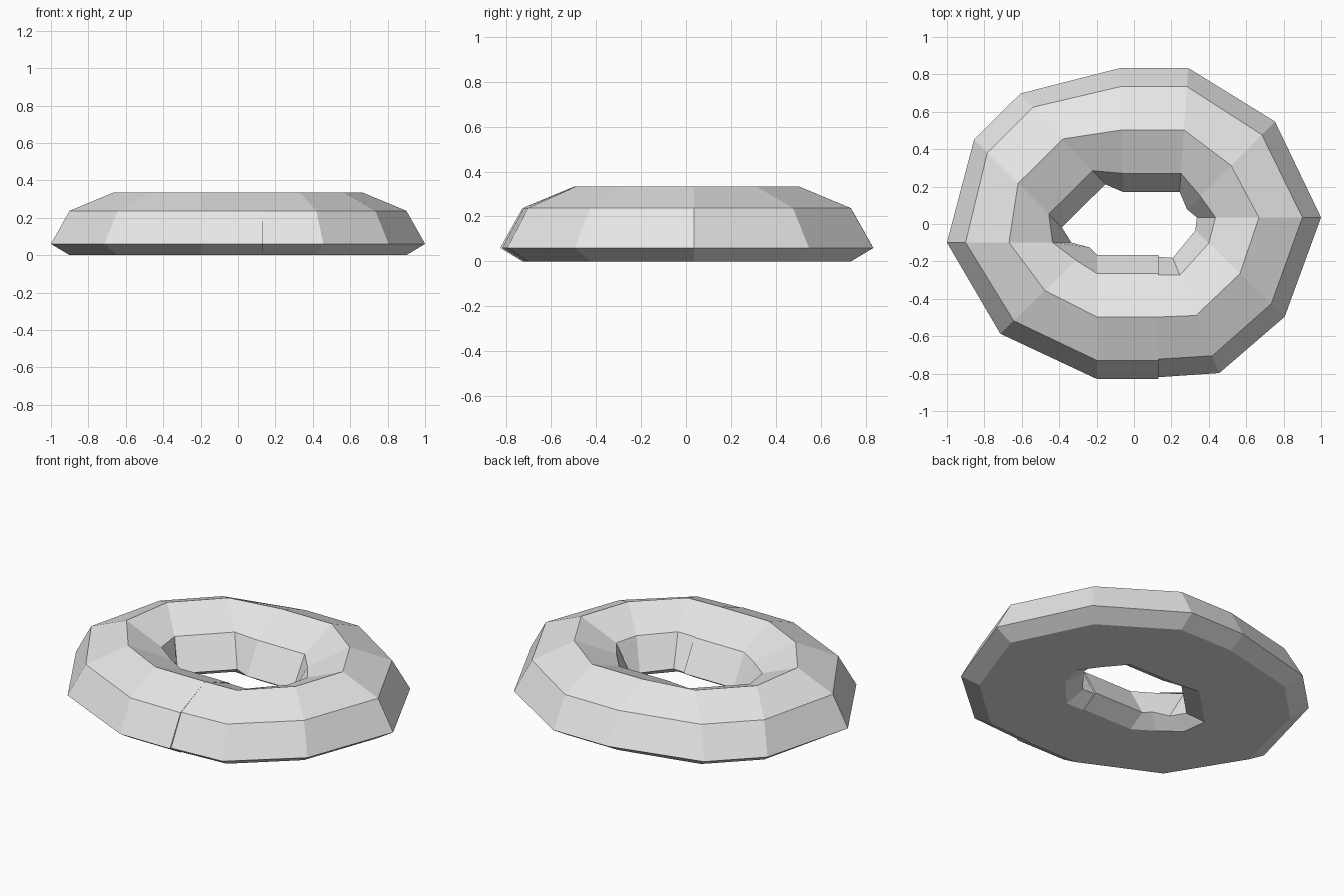
import bpy
import bmesh
from math import cos, sin, radians

cube = bpy.data.objects.get("Cube")
if cube:
    bpy.data.objects.remove(cube, do_unlink=True)

HALF_WIDTH = 0.332

# Cross-section: (offset across the tube as a share of its half width, height)
SECTION = [(-0.7, 0), (0.7, 0), (1, 0.06), (0.7, 0.237),
           (0, 0.334), (-0.7, 0.237), (-1, 0.06)]

# Ridge path, counter-clockwise: x, y, outward angle in degrees
PATH = [(0.131, -0.497, -90), (0.332, -0.489, -68), (0.567, -0.265, -44),
        (0.668, 0.035, 0), (0.519, 0.313, 45), (0.267, 0.503, 86),
        (-0.064, 0.503, 91), (-0.38, 0.455, 133), (-0.62, 0.217, 135),
        (-0.668, -0.099, 180), (-0.476, -0.356, 224), (-0.198, -0.497, 270),
        (0.131, -0.497, 270)]

# Plain grey surface
grey = bpy.data.materials.new("light_grey")
grey.use_nodes = True
colour = (0.8, 0.8, 0.8, 1)
grey.diffuse_color = colour
for node in grey.node_tree.nodes:
    if node.type == 'BSDF_PRINCIPLED':
        node.inputs["Base Color"].default_value = colour

# Sweep the section along the path; the two ends meet at a slightly stepped seam
bm = bmesh.new()
rings = []
for i, (x, y, angle) in enumerate(PATH):
    a = radians(angle)
    width = HALF_WIDTH * (0.97 if i == 0 else 1)
    rings.append([bm.verts.new((x + cos(a) * width * s, y + sin(a) * width * s, z))
                  for s, z in SECTION])

count = len(SECTION)
for r0, r1 in zip(rings, rings[1:]):
    for j in range(count):
        k = (j + 1) % count
        bm.faces.new((r0[j], r0[k], r1[k], r1[j]))

# Close the seam ends
bm.faces.new(rings[0])
bm.faces.new(rings[-1])
bmesh.ops.recalc_face_normals(bm, faces=bm.faces)

mesh = bpy.data.meshes.new("faceted_ring")
bm.to_mesh(mesh)
bm.free()
mesh.materials.append(grey)
ring = bpy.data.objects.new("faceted_ring", mesh)
bpy.context.collection.objects.link(ring)
